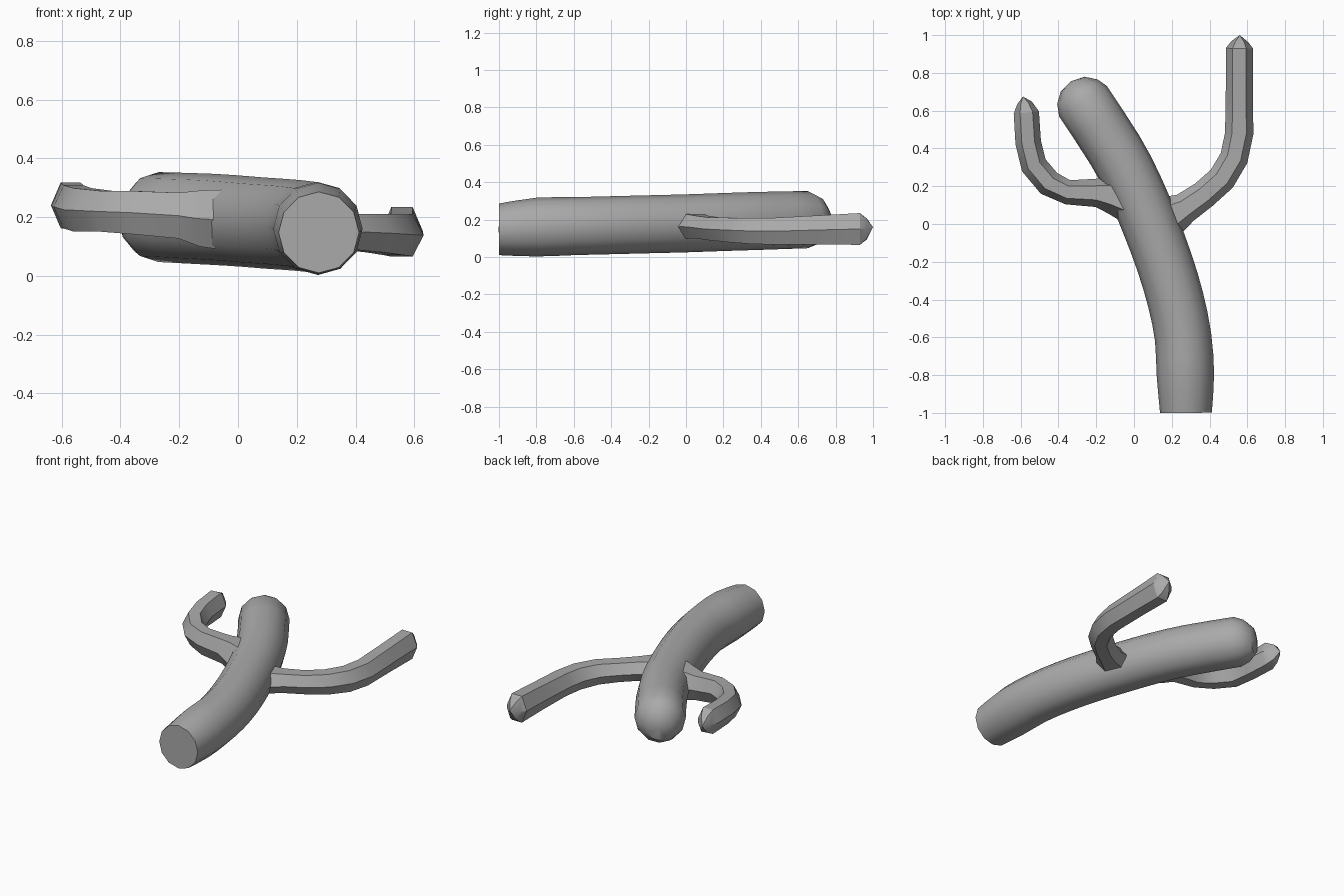
import bpy, bmesh, math
from mathutils import Vector

if "Cube" in bpy.data.objects:
    bpy.data.objects.remove(bpy.data.objects["Cube"])

skin = bpy.data.materials.new("plain_grey")
skin.diffuse_color = (0.4, 0.4, 0.4, 1)
skin.use_nodes = True
skin.node_tree.nodes["Principled BSDF"].inputs["Base Color"].default_value = skin.diffuse_color


def refine(pts, n):
    """Catmull-Rom subdivision of (x, y, z, side radius, height radius) rows."""
    out = []
    for i in range(len(pts) - 1):
        a, b, c, d = (pts[max(0, min(len(pts) - 1, i + k))] for k in (-1, 0, 1, 2))
        for s in range(n):
            t = s / n
            out.append([0.5 * (2 * q + (r - p) * t + (2 * p - 5 * q + 4 * r - w) * t * t
                               + (3 * q - p - 3 * r + w) * t ** 3)
                        for p, q, r, w in zip(a, b, c, d)])
    return out + [list(pts[-1])]


def limb(name, rows, sides, tip, angle, phase=0.0):
    """Sweep a polygon ring along a path and close both ends with a fan."""
    bm = bmesh.new()
    centres = [Vector(r[:3]) for r in rows]
    rings = []
    for i, (c, r) in enumerate(zip(centres, rows)):
        t = centres[min(i + 1, len(rows) - 1)] - centres[max(i - 1, 0)]
        t.z = 0
        side = t.normalized().cross(Vector((0, 0, 1)))
        ring = []
        for k in range(sides):
            a = 2 * math.pi * k / sides + phase
            ring.append(bm.verts.new(c + side * r[3] * math.cos(a)
                                     + Vector((0, 0, r[4] * math.sin(a)))))
        rings.append(ring)
    for lo, hi in zip(rings, rings[1:]):
        for k in range(sides):
            j = (k + 1) % sides
            bm.faces.new((lo[k], lo[j], hi[j], hi[k]))
    for ring, point in ((rings[0], centres[0]), (rings[-1], Vector(tip))):
        v = bm.verts.new(point)
        for k in range(sides):
            bm.faces.new((ring[k], ring[(k + 1) % sides], v))
    bmesh.ops.recalc_face_normals(bm, faces=bm.faces)
    me = bpy.data.meshes.new(name)
    bm.to_mesh(me)
    bm.free()
    me.materials.append(skin)
    ob = bpy.data.objects.new(name, me)
    bpy.context.collection.objects.link(ob)
    bpy.ops.object.select_all(action='DESELECT')
    ob.select_set(True)
    bpy.context.view_layer.objects.active = ob
    bpy.ops.object.shade_smooth_by_angle(angle=math.radians(angle))


# Thick leaning trunk with a flat base and a domed end
trunk = [(.275, -1, .148, .137, .138), (.272, -.8, .16, .152, .157),
         (.26, -.6, .165, .15, .155), (.22, -.4, .17, .15, .155),
         (.16, -.2, .175, .15, .155), (.085, 0, .18, .15, .155),
         (0, .2, .187, .15, .155), (-.1, .39, .193, .15, .155),
         (-.27, .65, .2, .15, .153)]
dome = [[-.30, .70, .197, .125, .13], [-.325, .74, .19, .075, .085]]
limb("trunk", refine(trunk, 2) + dome, 12, (-.335, .755, .19), 36)

# Long arm: flared root, bend, straight end with a blunt point
long_arm = [(.12, .01, .165, .13, .09), (.20, .045, .165, .11, .075),
            (.27, .085, .16, .082, .07), (.37, .155, .15, .075, .07),
            (.465, .24, .145, .075, .075), (.53, .35, .14, .075, .08),
            (.557, .48, .138, .075, .083), (.558, .72, .145, .072, .09),
            (.558, .93, .15, .072, .098), (.56, .965, .15, .045, .065)]
limb("long_arm", long_arm, 6, (.56, 1.0, .16), 30)

# Short arm: flared root and a tight bend
short_arm = [(-.02, .13, .19, .13, .12), (-.12, .155, .195, .10, .11),
             (-.2, .165, .205, .075, .09), (-.35, .168, .215, .065, .085),
             (-.45, .215, .22, .07, .08), (-.53, .31, .225, .07, .085),
             (-.56, .43, .235, .068, .085), (-.57, .59, .24, .067, .09),
             (-.58, .64, .24, .04, .06)]
limb("short_arm", short_arm, 6, (-.588, .675, .24), 30)
